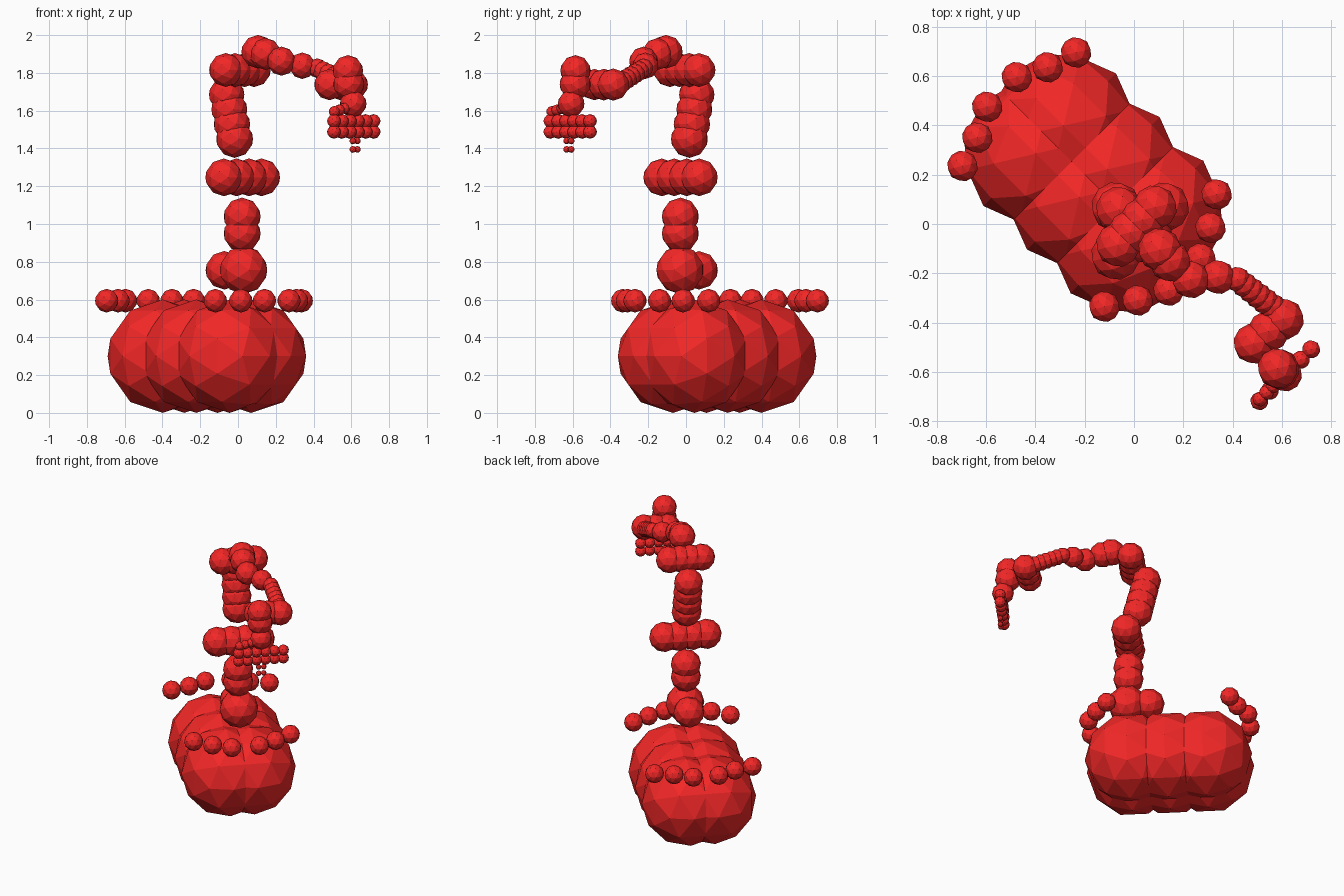
import bpy, math
from mathutils import Matrix, Vector

red = bpy.data.materials.new("red")
red.diffuse_color = (0.9, 0.02, 0.02, 1)

# Robot heading: local x points to world (+x, -y)
HEAD = Matrix.Rotation(math.radians(-45), 4, 'Z')
ICO = HEAD @ Matrix.Rotation(math.radians(-31.717), 4, 'Y')
S = math.sqrt(0.5)


def ball(x, y, z, r):
    bpy.ops.mesh.primitive_ico_sphere_add(subdivisions=2, radius=r)
    o = bpy.context.object
    o.data.transform(Matrix.Translation((x, y, z)) @ ICO)
    return o


def part(name, balls):
    """Join a list of (x, y, z, r) faceted balls into one named object."""
    objs = [ball(*b) for b in balls]
    bpy.ops.object.select_all(action='DESELECT')
    for o in objs:
        o.select_set(True)
    bpy.context.view_layer.objects.active = objs[0]
    if len(objs) > 1:
        bpy.ops.object.join()
    o = bpy.context.object
    o.name = name
    o.data.materials.append(red)
    return o


def row(a, b, n):
    """n balls evenly interpolated from a to b, both (x, y, z, r)."""
    return [tuple(Vector(a).lerp(Vector(b), i / (n - 1))) for i in range(n)]


def mirrored(balls):
    """Add the mirror images across the robot's centre plane."""
    return balls + [(-y, -x, z, r) for x, y, z, r in balls]


# Mobile base: three rows of two big balls
part("base_body", [((f + l) * S, (l - f) * S, 0.30, 0.30)
                   for f in (0.017, -0.233, -0.483) for l in (-0.08, 0.08)])

# Deck edge guards at front and back
part("front_guard", mirrored([(0.335, 0.12, 0.594, 0.063), (0.31, -0.015, 0.594, 0.063),
                              (0.27, -0.14, 0.594, 0.063)]))
part("back_guard", mirrored([(-0.235, 0.695, 0.594, 0.063), (-0.35, 0.635, 0.594, 0.063),
                             (-0.475, 0.595, 0.594, 0.063)]))

# Arm pedestal and column
part("arm_pedestal", [(0.03, -0.032, 0.757, 0.128), (-0.072, 0.069, 0.755, 0.102)])
part("arm_column", row((0.022, -0.03, 0.95, 0.1), (0.022, -0.03, 1.04, 0.1), 2))

# Shoulder crossbar, sideways
part("shoulder", row((-0.075, -0.128, 1.247, 0.1), (0.125, 0.07, 1.247, 0.1), 4))

# Upper arm leaning back
part("upper_arm", row((-0.018, 0.018, 1.45, 0.1), (-0.06, 0.057, 1.685, 0.096), 4))

# Elbow crossbar, sideways
part("elbow", row((-0.065, -0.085, 1.815, 0.09), (0.085, 0.068, 1.815, 0.09), 4))

# Forearm
part("forearm_root", [(0.105, -0.105, 1.912, 0.089), (0.145, -0.15, 1.9, 0.085),
                      (0.23, -0.225, 1.862, 0.077), (0.34, -0.215, 1.838, 0.07)])
part("forearm", row((0.42, -0.225, 1.825, 0.052), (0.56, -0.335, 1.755, 0.055), 6))

# Wrist
part("wrist_roll", row((0.605, -0.385, 1.738, 0.085), (0.485, -0.485, 1.738, 0.083), 3))
part("wrist_pitch", [(0.582, -0.585, 1.812, 0.082), (0.587, -0.587, 1.74, 0.084),
                     (0.61, -0.608, 1.637, 0.072)])

# Gripper: two rows of small balls, side mount and finger tips
part("gripper", row((0.508, -0.718, 1.545, 0.037), (0.718, -0.508, 1.545, 0.037), 6)
     + row((0.508, -0.718, 1.488, 0.037), (0.718, -0.508, 1.488, 0.037), 6))
part("gripper_mount", row((0.51, -0.71, 1.595, 0.03), (0.59, -0.63, 1.62, 0.03), 4))
part("finger_tips", [(x, y, z, 0.018) for z in (1.44, 1.395)
                     for x, y in ((0.608, -0.632), (0.632, -0.608))])
